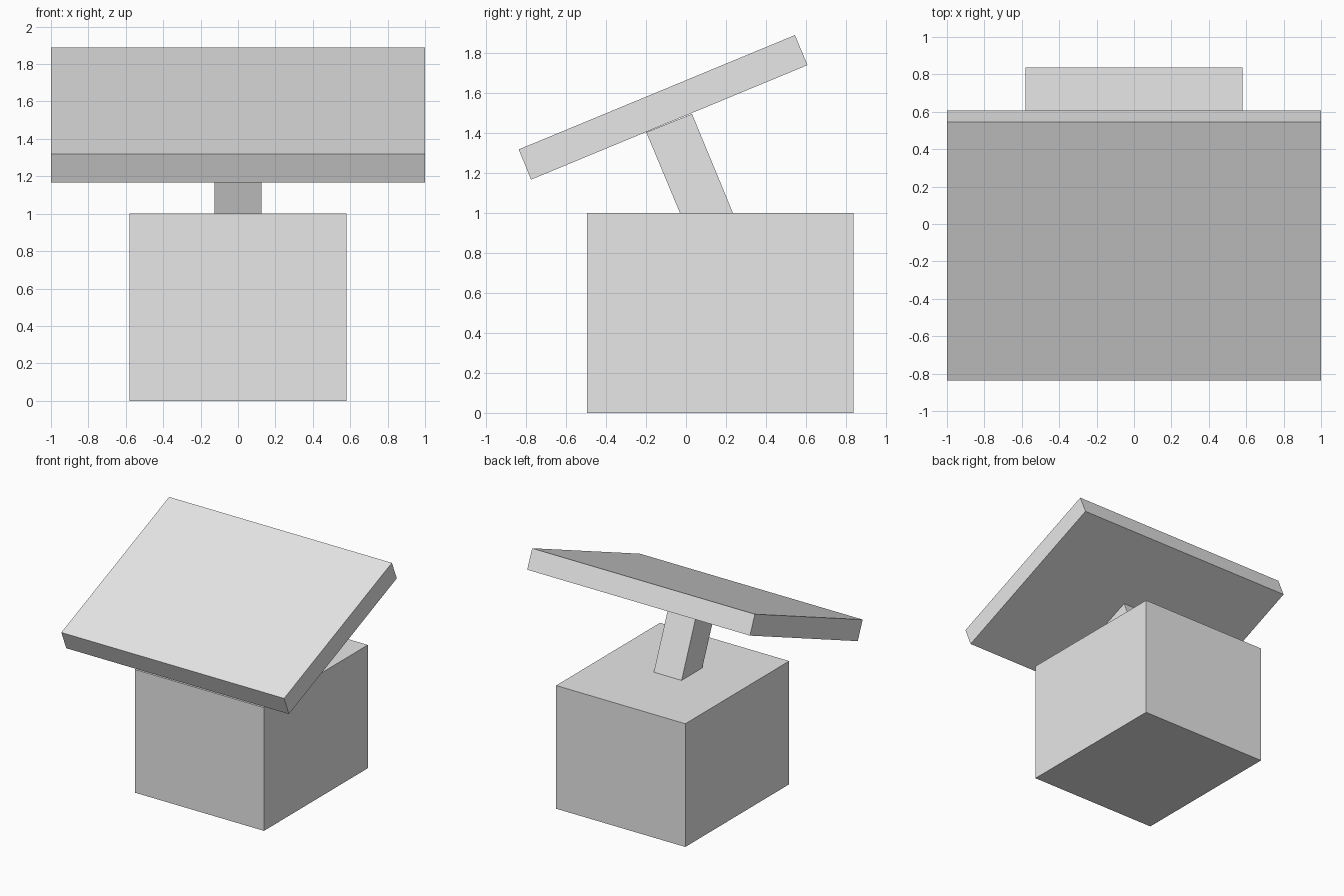
import bpy
import bmesh

default_cube = bpy.data.objects.get("Cube")
if default_cube:
    bpy.data.objects.remove(default_cube, do_unlink=True)

# Single light grey material
grey = bpy.data.materials.new("light_grey")
grey.use_nodes = True
colour = (0.8, 0.8, 0.8, 1)
grey.diffuse_color = colour
grey.node_tree.nodes["Principled BSDF"].inputs["Base Color"].default_value = colour


def prism(name, half_width, profile):
    """Extrude a side profile of (y, z) points across x."""
    bm = bmesh.new()
    side = bm.faces.new([bm.verts.new((-half_width, y, z)) for y, z in profile])
    result = bmesh.ops.extrude_face_region(bm, geom=[side], use_keep_orig=True)
    moved = [v for v in result["geom"] if isinstance(v, bmesh.types.BMVert)]
    bmesh.ops.translate(bm, verts=moved, vec=(2 * half_width, 0, 0))
    bmesh.ops.recalc_face_normals(bm, faces=bm.faces)
    mesh = bpy.data.meshes.new(name)
    bm.to_mesh(mesh)
    bm.free()
    mesh.materials.append(grey)
    obj = bpy.data.objects.new(name, mesh)
    bpy.context.collection.objects.link(obj)
    return obj


# Block standing on the ground
prism("base_block", 0.58, [(-0.495, 0), (0.837, 0), (0.837, 1), (-0.495, 1)])

# Leaning arm, square to the panel
prism("support_arm", 0.125, [(-0.03, 1), (0.235, 1), (0.03, 1.496), (-0.199, 1.404)])

# Tilted slab on top
prism("tilted_panel", 1.0, [(-0.775, 1.167), (0.608, 1.74), (0.545, 1.89), (-0.837, 1.318)])
